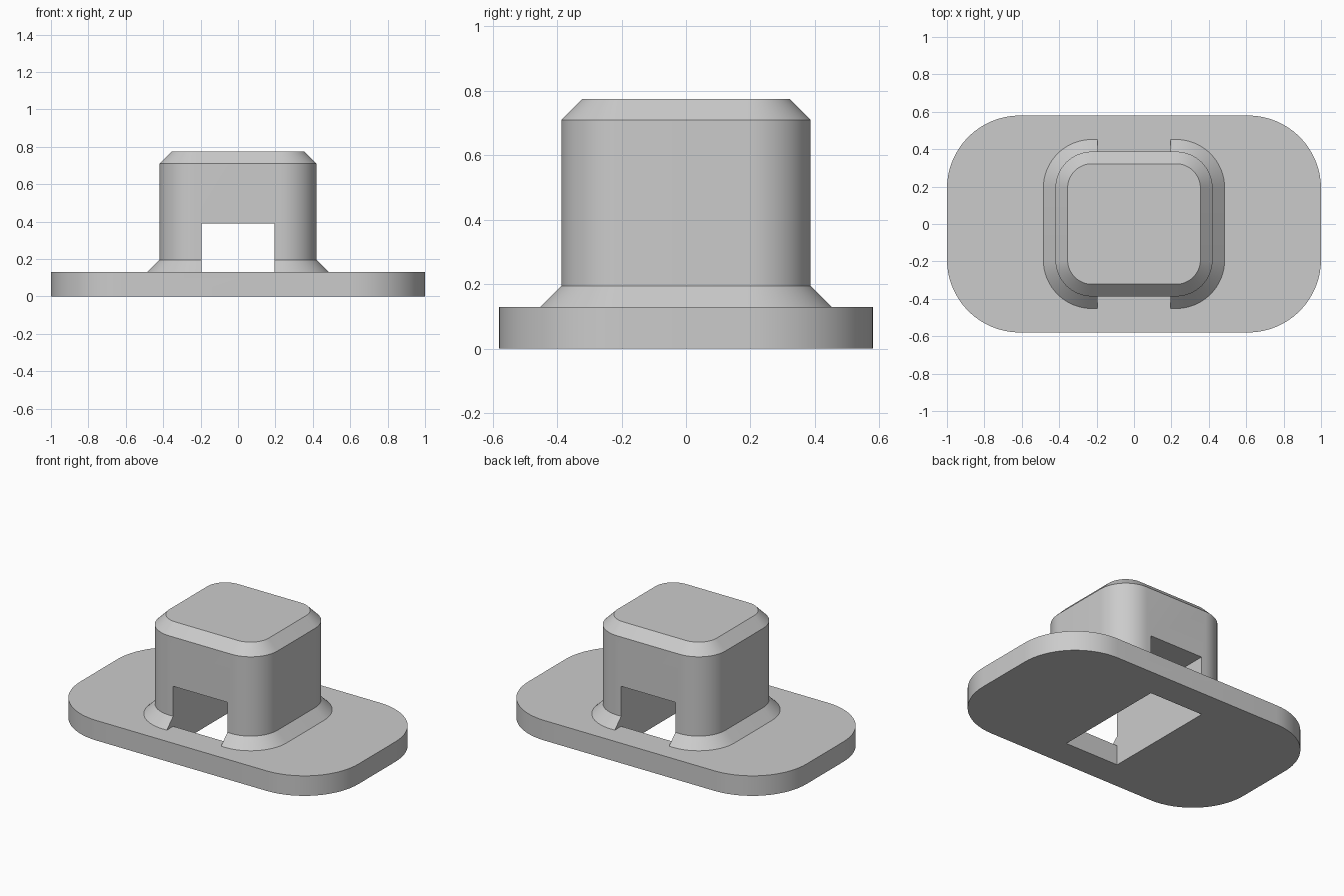
import bpy
import bmesh
from math import cos, sin, pi, radians

old = bpy.data.objects.get("Cube")
if old:
    bpy.data.objects.remove(old, do_unlink=True)

PLATE_TOP = 0.13
SLOT_HALF = 0.195
SLOT_TOP = 0.39
STUD_HALF_Y = 0.387
CORNER_STEPS = 16

grey = bpy.data.materials.new("light grey")
grey.use_nodes = True
colour = (0.6, 0.6, 0.6, 1)
grey.diffuse_color = colour
grey.node_tree.nodes["Principled BSDF"].inputs["Base Color"].default_value = colour


def make_object(name, bm):
    bmesh.ops.recalc_face_normals(bm, faces=bm.faces[:])
    mesh = bpy.data.meshes.new(name)
    bm.to_mesh(mesh)
    bm.free()
    mesh.materials.append(grey)
    obj = bpy.data.objects.new(name, mesh)
    bpy.context.collection.objects.link(obj)
    return obj


def rounded_ring(bm, half_x, half_y, radius, z):
    """Rounded rectangle outline, counter-clockwise."""
    ring = []
    for corner, (sx, sy) in enumerate([(1, 1), (-1, 1), (-1, -1), (1, -1)]):
        for i in range(CORNER_STEPS + 1):
            a = (corner + i / CORNER_STEPS) * pi / 2
            ring.append(bm.verts.new((sx * (half_x - radius) + radius * cos(a),
                                      sy * (half_y - radius) + radius * sin(a), z)))
    return ring


def box(name, half_x, half_y, bottom, top):
    bm = bmesh.new()
    bmesh.ops.create_cube(bm, size=2)
    for v in bm.verts:
        v.co.x *= half_x
        v.co.y *= half_y
        v.co.z = top if v.co.z > 0 else bottom
    obj = make_object(name, bm)
    obj.hide_render = True
    return obj


# Base plate, sloped foot, stud and chamfered top as one stacked loft
sections = [
    (1.0, 0.58, 0.39, 0),
    (1.0, 0.58, 0.39, PLATE_TOP),
    (0.485, 0.452, 0.26, PLATE_TOP),
    (0.42, STUD_HALF_Y, 0.195, 0.195),
    (0.42, STUD_HALF_Y, 0.195, 0.71),
    (0.355, 0.322, 0.13, 0.775),
]
bm = bmesh.new()
rings = [rounded_ring(bm, *s) for s in sections]
for low, high in zip(rings, rings[1:]):
    for i in range(len(low)):
        j = (i + 1) % len(low)
        bm.faces.new((low[i], low[j], high[j], high[i]))
bm.faces.new(rings[0])
bm.faces.new(rings[-1])
body = make_object("flanged_stud", bm)

# Slot from front to back, then the opening down through the plate
cutters = [
    box("slot_cutter", SLOT_HALF, 1, PLATE_TOP, SLOT_TOP),
    box("opening_cutter", SLOT_HALF, STUD_HALF_Y, -0.2, 0.26),
]
bpy.ops.object.select_all(action='DESELECT')
bpy.context.view_layer.objects.active = body
body.select_set(True)
for cutter in cutters:
    mod = body.modifiers.new(cutter.name, 'BOOLEAN')
    mod.operation = 'DIFFERENCE'
    mod.solver = 'EXACT'
    mod.object = cutter
    bpy.ops.object.modifier_apply(modifier=mod.name)
    bpy.data.objects.remove(cutter, do_unlink=True)

bpy.ops.object.shade_smooth_by_angle(angle=radians(30))
